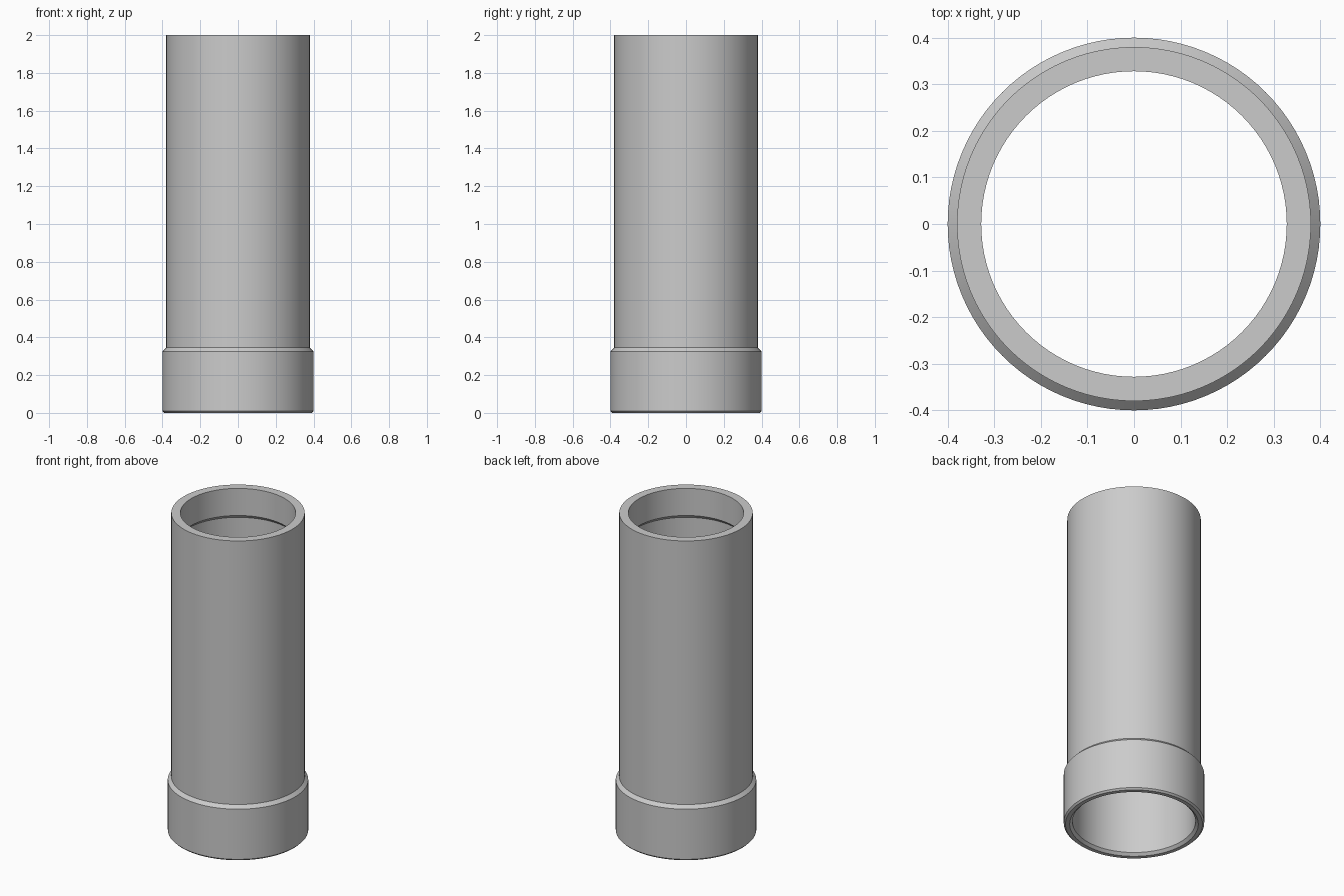
import bpy
import bmesh
import math
from mathutils import Matrix, Vector

cube = bpy.data.objects.get("Cube")
if cube:
    bpy.data.objects.remove(cube, do_unlink=True)

SEGMENTS = 96

grey = bpy.data.materials.new("light grey")
grey.use_nodes = True
colour = (0.6, 0.6, 0.6, 1)
grey.diffuse_color = colour
grey.node_tree.nodes["Principled BSDF"].inputs["Base Color"].default_value = colour


def lathe(name, profile, material):
    """Spin a closed (radius, height) profile around z."""
    bm = bmesh.new()
    verts = [bm.verts.new((r, 0, z)) for r, z in profile]
    edges = [bm.edges.new((a, b)) for a, b in zip(verts, verts[1:] + verts[:1])]
    bmesh.ops.spin(bm, geom=verts + edges, cent=(0, 0, 0), axis=(0, 0, 1),
                   angle=math.tau, steps=SEGMENTS, use_duplicate=False)
    bmesh.ops.remove_doubles(bm, verts=bm.verts, dist=0.0005)
    bmesh.ops.recalc_face_normals(bm, faces=bm.faces)
    mesh = bpy.data.meshes.new(name)
    bm.to_mesh(mesh)
    bm.free()
    mesh.materials.append(material)
    obj = bpy.data.objects.new(name, mesh)
    bpy.context.collection.objects.link(obj)
    bpy.ops.object.select_all(action="DESELECT")
    obj.select_set(True)
    bpy.context.view_layer.objects.active = obj
    bpy.ops.object.shade_smooth_by_angle(angle=math.radians(30))
    return obj


# Outer wall: bevelled foot, thick collar, chamfer, straight tube
outer = [(0.39, 0), (0.4, 0.01), (0.4, 0.325), (0.38, 0.345), (0.38, 2)]
# Bore: narrow lip at the top, chamfer out to the wide bore, bevelled mouth
bore = [(0.328, 2), (0.328, 1.83), (0.35, 1.808), (0.35, 0.016), (0.366, 0)]
lathe("collared_tube", outer + bore, grey)
